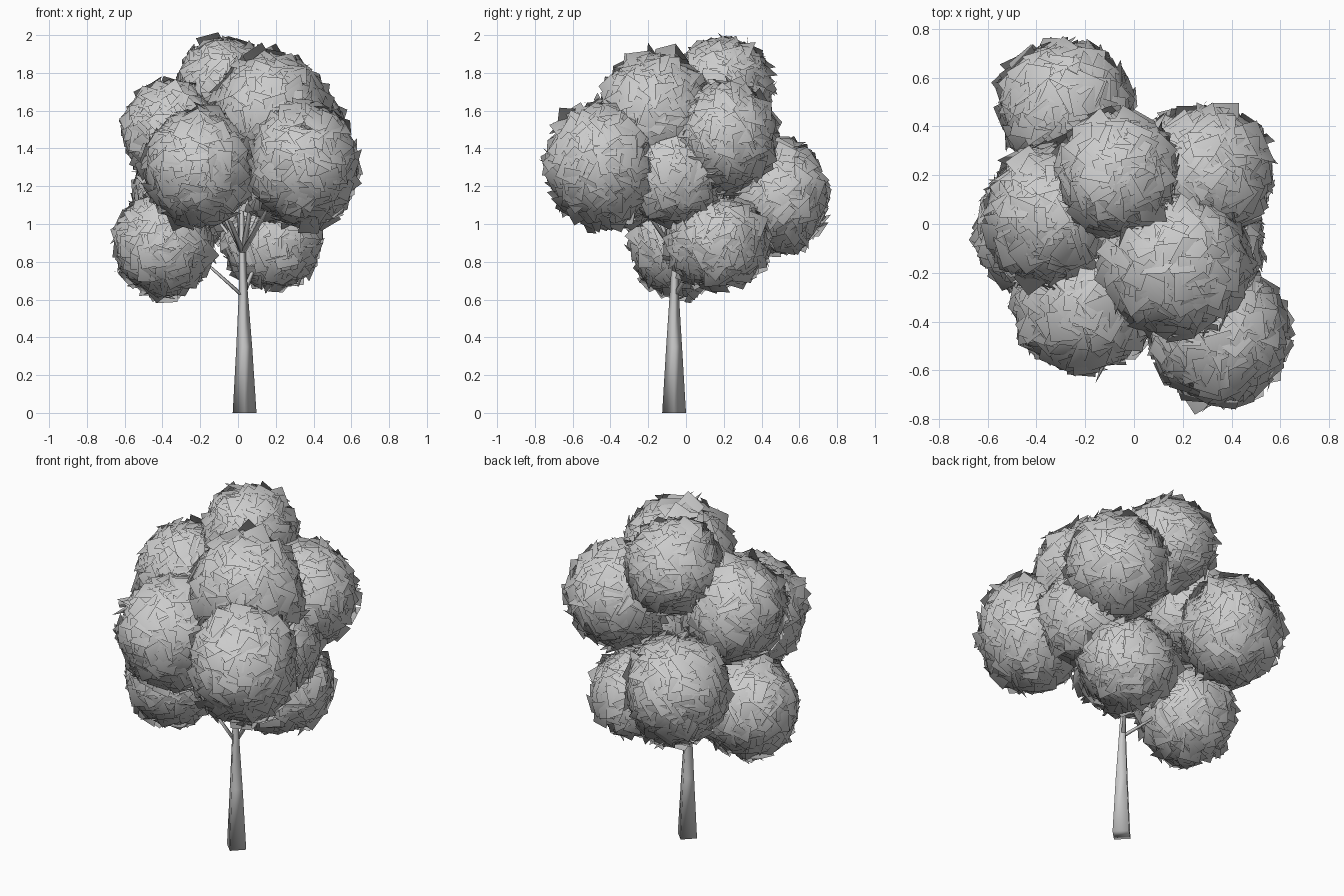
import bpy, math, random
from mathutils import Vector

if "Cube" in bpy.data.objects:
    bpy.data.objects.remove(bpy.data.objects["Cube"])

random.seed(4)


def new_object(name, verts, faces, normals=None):
    me = bpy.data.meshes.new(name)
    me.from_pydata(verts, [], faces)
    me.update()
    me.polygons.foreach_set("use_smooth", [True] * len(me.polygons))
    if normals:
        me.normals_split_custom_set_from_vertices(normals)
    ob = bpy.data.objects.new(name, me)
    bpy.context.collection.objects.link(ob)
    return ob


def tapered_tube(name, points, radii, sides=4):
    # horizontal rings stacked along the path
    verts, faces = [], []
    for p, r in zip(points, radii):
        for i in range(sides):
            a = 2 * math.pi * i / sides
            verts.append((p[0] + r * math.cos(a), p[1] + r * math.sin(a), p[2]))
    for k in range(len(points) - 1):
        for i in range(sides):
            j = (i + 1) % sides
            faces.append((k * sides + i, k * sides + j,
                          (k + 1) * sides + j, (k + 1) * sides + i))
    faces.append(tuple(reversed(range(sides))))
    faces.append(tuple(range((len(points) - 1) * sides, len(points) * sides)))
    return new_object(name, verts, faces)


def leaf_clump(name, centre, outer, count=340):
    # square leaf cards lying roughly tangent to an ellipsoid,
    # shaded with the ellipsoid's rounded normals
    c = Vector(centre)
    inner = Vector(outer) - Vector((0.025, 0.025, 0.025))
    verts, faces, normals = [], [], []
    for i in range(count):
        z = 1 - 2 * (i + 0.5) / count
        a = i * math.pi * (3 - math.sqrt(5)) + random.uniform(-0.1, 0.1)
        s = math.sqrt(1 - z * z)
        d = Vector((s * math.cos(a), s * math.sin(a), z))
        depth = random.uniform(0.93, 1.0)
        p = c + Vector(d[k] * inner[k] * depth for k in range(3))
        n = (d + Vector(random.gauss(0, 0.3) for _ in range(3))).normalized()
        u = n.orthogonal().normalized()
        v = n.cross(u)
        t = random.uniform(0, math.pi)
        u, v = (u * math.cos(t) + v * math.sin(t),
                v * math.cos(t) - u * math.sin(t))
        h = random.uniform(0.048, 0.064)
        b = len(verts)
        quad = [p - u * h - v * h, p + u * h - v * h,
                p + u * h + v * h, p - u * h + v * h]
        verts += quad
        normals += [((q - c).normalized() + n * 0.3).normalized() for q in quad]
        faces.append((b, b + 1, b + 2, b + 3))
    return new_object(name, verts, faces, normals)


# Trunk: four-sided, tapering
tapered_tube("trunk",
             [(0.035, -0.063, 0), (0.033, -0.063, 0.35), (0.028, -0.062, 0.65),
              (0.02, -0.05, 1.0), (0.02, -0.02, 1.4)],
             [0.063, 0.042, 0.023, 0.014, 0.006])

# Foliage clumps: centre and outer radii
clumps = {
    "front_right": ((0.35, -0.45, 1.31), (0.30, 0.30, 0.35)),
    "front_left": ((-0.20, -0.32, 1.30), (0.31, 0.30, 0.33)),
    "low_left": ((-0.39, -0.03, 0.89), (0.27, 0.28, 0.29)),
    "low_right": ((0.18, 0.17, 0.90), (0.27, 0.29, 0.25)),
    "upper_left": ((-0.35, 0.03, 1.48), (0.27, 0.31, 0.29)),
    "top": ((-0.07, 0.20, 1.72), (0.26, 0.27, 0.28)),
    "upper_front": ((0.17, -0.16, 1.58), (0.33, 0.32, 0.34)),
    "right": ((0.29, 0.21, 1.46), (0.29, 0.28, 0.31)),
    "back": ((-0.28, 0.48, 1.15), (0.29, 0.28, 0.32)),
    "middle": ((0.25, -0.06, 1.26), (0.30, 0.28, 0.27)),
}
for name, (centre, outer) in clumps.items():
    leaf_clump("leaves_" + name, centre, outer)

# Branches from the trunk into the clumps
for name, (centre, outer) in clumps.items():
    low = name.startswith("low")
    start = Vector((0.025, -0.06, 0.62 if low else 0.85))
    end = Vector(centre)
    mid = start.lerp(end, 0.5) + Vector((0, 0, 0.05))
    tapered_tube("branch_" + name, [start, mid, end], [0.015, 0.01, 0.004])
